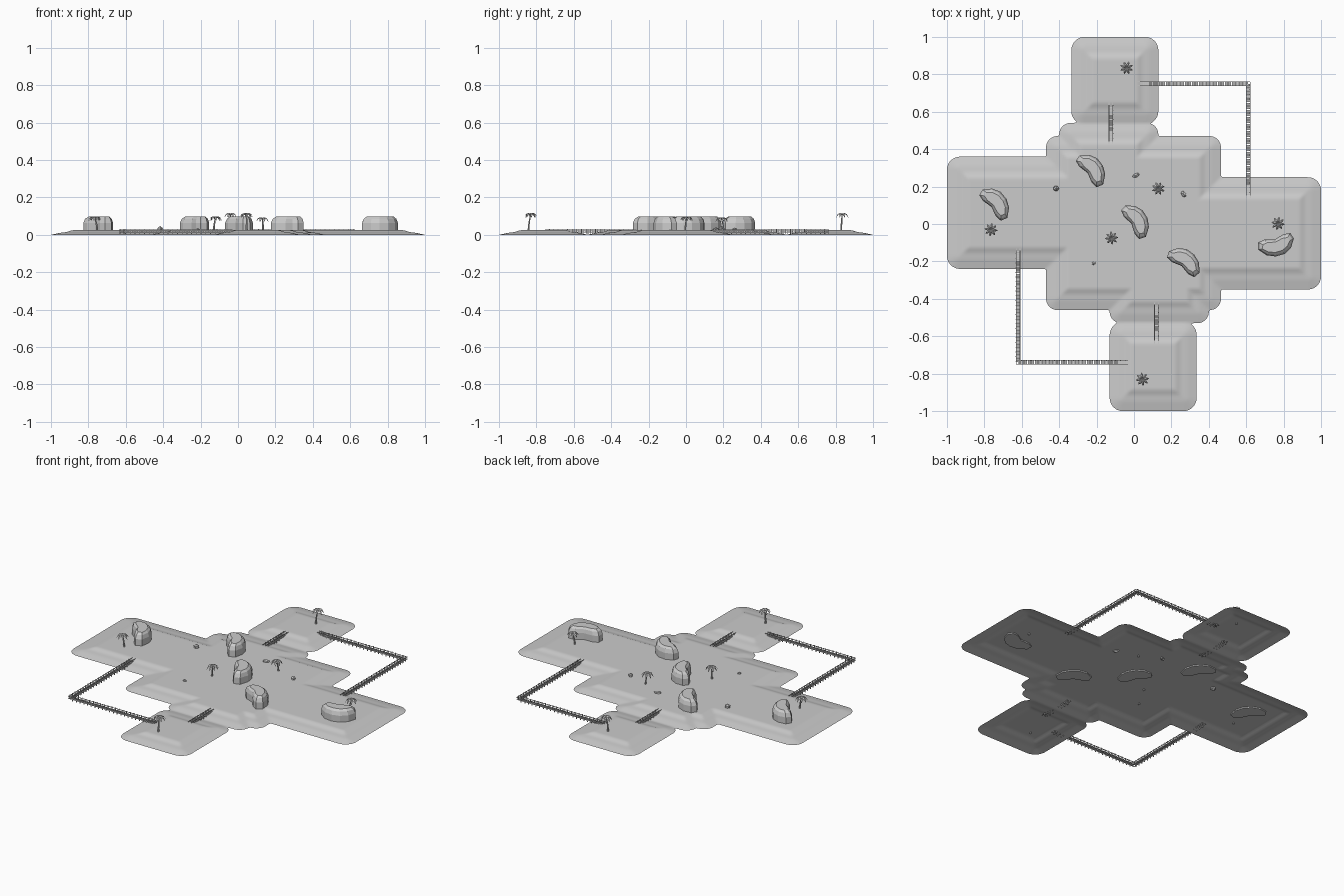
import bpy, bmesh, math, random
from mathutils import Matrix, Vector

if "Cube" in bpy.data.objects:
    bpy.data.objects.remove(bpy.data.objects["Cube"])

random.seed(4)


def finish(bm, name, smooth=False):
    bmesh.ops.recalc_face_normals(bm, faces=bm.faces[:])
    me = bpy.data.meshes.new(name)
    bm.to_mesh(me)
    bm.free()
    for p in me.polygons:
        p.use_smooth = smooth
    ob = bpy.data.objects.new(name, me)
    bpy.context.collection.objects.link(ob)
    return ob


def box(bm, centre, size, angle=0.0):
    m = (Matrix.Translation(centre) @ Matrix.Rotation(angle, 4, 'Z')
         @ Matrix.Diagonal((*size, 1)))
    bmesh.ops.create_cube(bm, size=1, matrix=m)


# Terrain: terraced height from distance to a union of rounded rectangles
RECTS = [  # x0, x1, y0, y1, corner radius
    (-1.0, 0.2, -0.24, 0.36, 0.07), (-0.2, 1.0, -0.35, 0.25, 0.07),
    (-0.47, 0.465, -0.46, 0.47, 0.06),
    (-0.40, 0.13, 0.0, 0.54, 0.06), (-0.13, 0.40, -0.53, 0.0, 0.06),
    (-0.335, 0.13, 0.533, 1.0, 0.07), (-0.13, 0.335, -1.0, -0.523, 0.07)]
PROFILE = [(0, 0), (0.05, 0.011), (0.085, 0.015), (0.115, 0.025)]


def depth(x, y):
    best = -9
    for x0, x1, y0, y1, r in RECTS:
        qx = abs(x - (x0 + x1) / 2) - (x1 - x0) / 2 + r
        qy = abs(y - (y0 + y1) / 2) - (y1 - y0) / 2 + r
        d = math.hypot(max(qx, 0), max(qy, 0)) + min(max(qx, qy), 0) - r
        best = max(best, -d)
    return best


def height(x, y):
    d = depth(x, y)
    if d <= 0:
        return d * 0.22
    for (a, za), (b, zb) in zip(PROFILE, PROFILE[1:]):
        if d < b:
            return za + (zb - za) * (d - a) / (b - a)
    return PROFILE[-1][1]


bm = bmesh.new()
bmesh.ops.create_grid(bm, x_segments=190, y_segments=190, size=1.02)
for v in bm.verts:
    v.co.z = height(v.co.x, v.co.y)
bmesh.ops.bisect_plane(bm, geom=bm.verts[:] + bm.edges[:] + bm.faces[:], dist=1e-6,
                       plane_co=(0, 0, 0), plane_no=(0, 0, 1), clear_inner=True)
land = finish(bm, "island_terrain", True)
if land.data.polygons[0].normal.z < 0:
    land.data.flip_normals()

# Large bean-shaped faceted boulders
BEAN = [(0.090, -0.045), (0.100, -0.008), (0.064, 0.034), (0.02, 0.053), (-0.03, 0.053),
        (-0.072, 0.03), (-0.100, -0.012), (-0.090, -0.045), (-0.055, -0.050),
        (0, -0.036), (0.055, -0.050)]
RINGS = [(0.018, 1.0), (0.064, 1.0), (0.086, 0.85), (0.097, 0.6)]


def boulder(x, y, deg):
    bm = bmesh.new()
    rings = [[bm.verts.new((px * (1 - (1 - s) * 0.6), py * s, z)) for px, py in BEAN]
             for z, s in RINGS]
    n = len(BEAN)
    for lo, hi in zip(rings, rings[1:]):
        for i in range(n):
            j = (i + 1) % n
            bm.faces.new((lo[i], lo[j], hi[j], hi[i]))
    bm.faces.new(rings[-1])
    bm.faces.new(rings[0][::-1])
    ob = finish(bm, "large_boulder")
    ob.location = (x, y, 0)
    ob.rotation_euler.z = math.radians(deg)


for b in [(-0.735, 0.115, -50), (-0.22, 0.295, -52), (0.017, 0.02, -58),
          (0.275, -0.195, -36), (0.762, -0.117, 196)]:
    boulder(*b)

# Small stones
for x, y, sx, sy, sz, deg in [(-0.417, 0.19, 0.017, 0.016, 0.02, 0),
                              (0.01, 0.26, 0.023, 0.012, 0.012, 25),
                              (0.265, 0.16, 0.021, 0.013, 0.014, -55),
                              (-0.215, -0.21, 0.012, 0.009, 0.009, 20)]:
    bm = bmesh.new()
    bmesh.ops.create_icosphere(bm, subdivisions=1, radius=1)
    ob = finish(bm, "small_stone")
    ob.location, ob.scale = (x, y, 0.027), (sx, sy, sz)
    ob.rotation_euler.z = math.radians(deg)


# Palm trees: bent tapering trunk and drooping folded fronds
def palm(x, y, top, lean):
    bm = bmesh.new()
    prev = None
    tip = Vector((0.012 * math.cos(lean), 0.012 * math.sin(lean), top - 0.01))
    for k in range(5):
        t = k / 4
        c = Vector((tip.x * (t * t - 1), tip.y * (t * t - 1), 0.018 + (tip.z - 0.018) * t))
        r = 0.006 - 0.0028 * t
        ring = [bm.verts.new(c + Vector((r * math.cos(a), r * math.sin(a), 0)))
                for a in [i * math.tau / 6 for i in range(6)]]
        if prev:
            for i in range(6):
                j = (i + 1) % 6
                bm.faces.new((prev[i], prev[j], ring[j], ring[i]))
        prev = ring
    bm.faces.new(prev)
    ob = finish(bm, "palm_trunk")
    ob.location = (x, y, 0)
    bm = bmesh.new()
    for f in range(8):
        a = f * math.tau / 8 + lean
        out, side = Vector((math.cos(a), math.sin(a), 0)), Vector((-math.sin(a), math.cos(a), 0))
        last = None
        for d, z, w in [(0, 0, 0.003), (0.013, 0.009, 0.007),
                        (0.026, 0.003, 0.006), (0.035, -0.014, 0.001)]:
            c = out * d + Vector((0, 0, top - 0.01 + z))
            row = [bm.verts.new(c + side * s * w - Vector((0, 0, abs(s) * w * 0.6)))
                   for s in (-1, 0, 1)]
            if last:
                for i in range(2):
                    bm.faces.new((last[i], last[i + 1], row[i + 1], row[i]))
            last = row
    ob = finish(bm, "palm_fronds")
    ob.location = (x, y, 0)


for i, (x, y, top) in enumerate([(-0.04, 0.835, 0.118), (0.045, -0.83, 0.118),
                                 (-0.765, -0.03, 0.1), (0.13, 0.19, 0.095),
                                 (-0.12, -0.075, 0.1), (0.77, 0.003, 0.1)]):
    palm(x, y, top, i * 1.3 + 0.4)


# Boardwalks: planks, side rails and posts along each path
def boardwalk(path):
    bm = bmesh.new()
    for p, q in zip(path, path[1:]):
        p, q = Vector((*p, 0)), Vector((*q, 0))
        d = q - p
        ang, length, d = math.atan2(d.y, d.x), d.length, d.normalized()
        side = Vector((-d.y, d.x, 0))
        n = round(length / 0.0125)
        for i in range(n):
            c = p + d * (i + 0.5) * length / n
            box(bm, c + Vector((0, 0, 0.017)), (0.009, 0.022, 0.003), ang)
            if i % 2 == 0:
                for s in (-1, 1):
                    box(bm, c + side * s * 0.0105 + Vector((0, 0, 0.017)),
                        (0.004, 0.004, 0.026), ang)
        for s in (-1, 1):
            for z in (0.014, 0.026):
                box(bm, (p + q) / 2 + side * s * 0.0105 + Vector((0, 0, z)),
                    (length + 0.02, 0.003, 0.003), ang)
    finish(bm, "boardwalk")


boardwalk([(0.03, 0.75), (0.61, 0.75), (0.61, 0.15)])
boardwalk([(-0.04, -0.74), (-0.62, -0.74), (-0.62, -0.14)])
boardwalk([(-0.123, 0.64), (-0.123, 0.44)])
boardwalk([(0.12, -0.63), (0.12, -0.43)])
